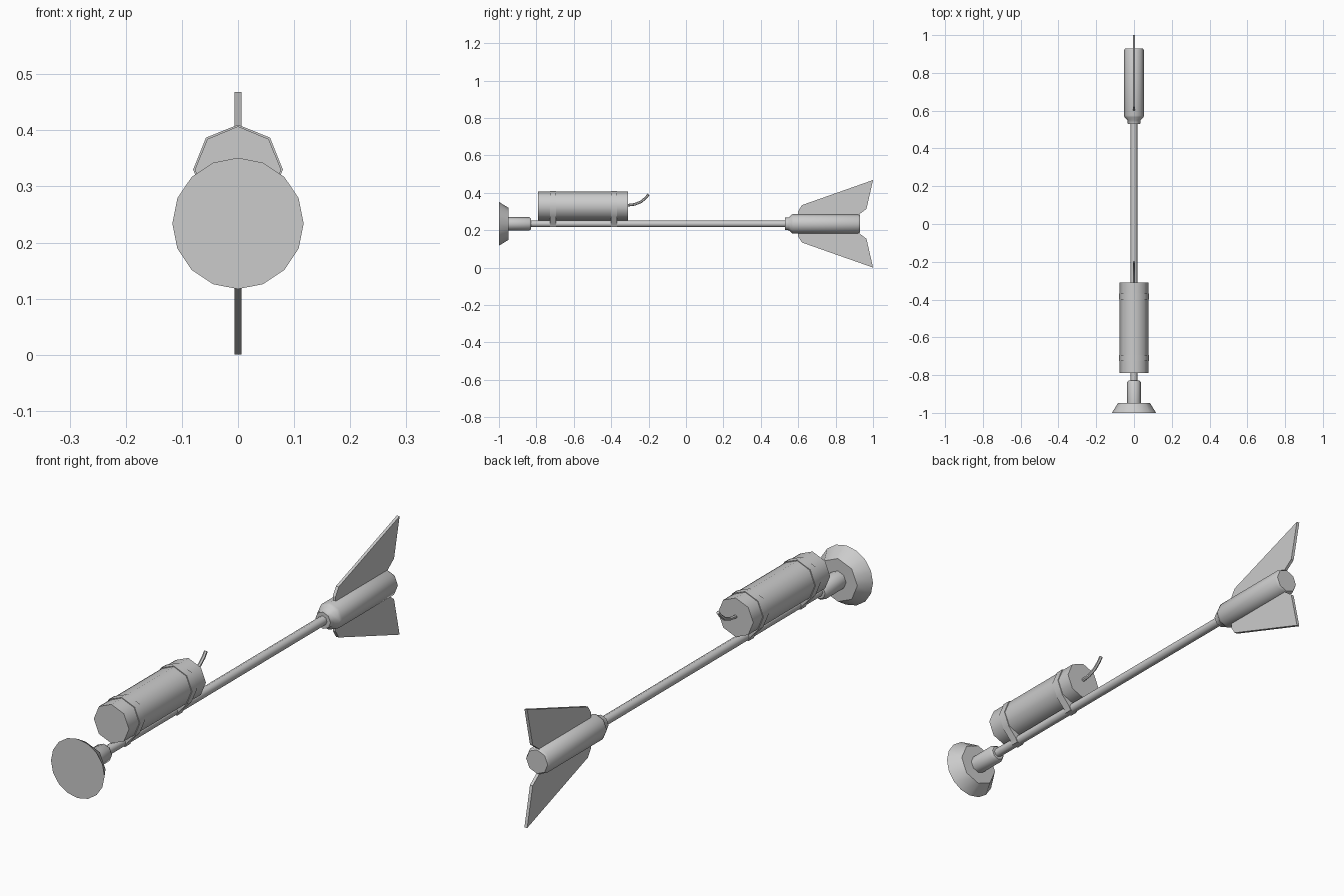
import bpy, bmesh, math

if "Cube" in bpy.data.objects:
    bpy.data.objects.remove(bpy.data.objects["Cube"])

AXIS = 0.234          # height of the shaft axis
TANK_Z = 0.33         # height of the canister axis

grey = bpy.data.materials.new("grey")
grey.diffuse_color = (0.6, 0.6, 0.6, 1)
grey.use_nodes = True
grey.node_tree.nodes["Principled BSDF"].inputs["Base Color"].default_value = grey.diffuse_color


def finish(bm, name, smooth=True):
    bmesh.ops.recalc_face_normals(bm, faces=bm.faces)
    me = bpy.data.meshes.new(name)
    bm.to_mesh(me)
    bm.free()
    ob = bpy.data.objects.new(name, me)
    bpy.context.collection.objects.link(ob)
    me.materials.append(grey)
    if smooth:
        bpy.ops.object.select_all(action='DESELECT')
        ob.select_set(True)
        bpy.context.view_layer.objects.active = ob
        bpy.ops.object.shade_smooth_by_angle(angle=math.radians(50))
    return ob


def loft(name, rings, smooth=True):
    """Skin a list of equal-length point rings and cap both ends."""
    bm = bmesh.new()
    loops = [[bm.verts.new(p) for p in ring] for ring in rings]
    n = len(loops[0])
    for a, b in zip(loops, loops[1:]):
        for i in range(n):
            j = (i + 1) % n
            bm.faces.new((a[i], a[j], b[j], b[i]))
    bm.faces.new(loops[0])
    bm.faces.new(loops[-1])
    return finish(bm, name, smooth)


def ring(y, r, z, n=8, octagon=False):
    """Circle of points around the y axis, first point on top."""
    pts = []
    for i in range(n):
        a = 2 * math.pi * i / n
        k = r * math.cos(math.pi / 8) if octagon and i % 2 else r
        pts.append((k * math.sin(a), y, z + k * math.cos(a)))
    return pts


def turned(name, profile, z, n=8):
    return loft(name, [ring(y, r, z, n) for y, r in profile])


# Suction cup: round rim narrowing to an octagonal back
loft("suction_cup", [ring(-1, 0.117, AXIS, 16),
                     ring(-0.948, 0.085, AXIS, 16, octagon=True)])
turned("cup_neck", [(-0.95, 0.036), (-0.838, 0.036), (-0.828, 0.028)], AXIS)

# Shaft and tail sleeve
turned("shaft", [(-0.84, 0.018), (0.56, 0.018)], AXIS)
turned("tail_sleeve", [(0.53, 0.033), (0.55, 0.035), (0.565, 0.05), (0.575, 0.053),
                       (0.92, 0.053), (0.93, 0.047)], AXIS)

# Canister strapped on top of the shaft
turned("canister", [(-0.79, 0.077), (-0.31, 0.077)], TANK_Z)

# Straps wrap the canister and the shaft below it
for name, y in (("front_strap", -0.71), ("rear_strap", -0.385)):
    half = [(0, 0.41), (0.057, 0.387), (0.08, 0.33), (0.057, 0.273),
            (0.022, 0.234), (0.015, 0.218)]
    outline = half + [(-x, z) for x, z in half[:0:-1]]
    loft(name, [[(x, y + s, z) for x, z in outline] for s in (-0.016, 0.016)])

# Curved fuse at the back of the canister
path = [(-0.315, 0.333), (-0.275, 0.338), (-0.24, 0.352), (-0.215, 0.373), (-0.2, 0.392)]
rings = []
for i, (y, z) in enumerate(path):
    a, b = path[max(i - 1, 0)], path[min(i + 1, len(path) - 1)]
    t = math.atan2(b[1] - a[1], b[0] - a[0])
    rings.append([(0.007 * math.sin(u), y - 0.007 * math.cos(u) * math.sin(t),
                   z + 0.007 * math.cos(u) * math.cos(t))
                  for u in (k * math.pi / 3 for k in range(6))])
loft("fuse", rings)

# Swept fins above and below the sleeve
fin = [(0.6, 0.03), (0.6, 0.068), (0.62, 0.1), (1.0, 0.234), (0.965, 0.08),
       (0.925, 0.05), (0.925, 0.03)]
for name, s in (("upper_fin", 1), ("lower_fin", -1)):
    loft(name, [[(x, y, AXIS + s * h) for y, h in fin] for x in (-0.006, 0.006)], False)
